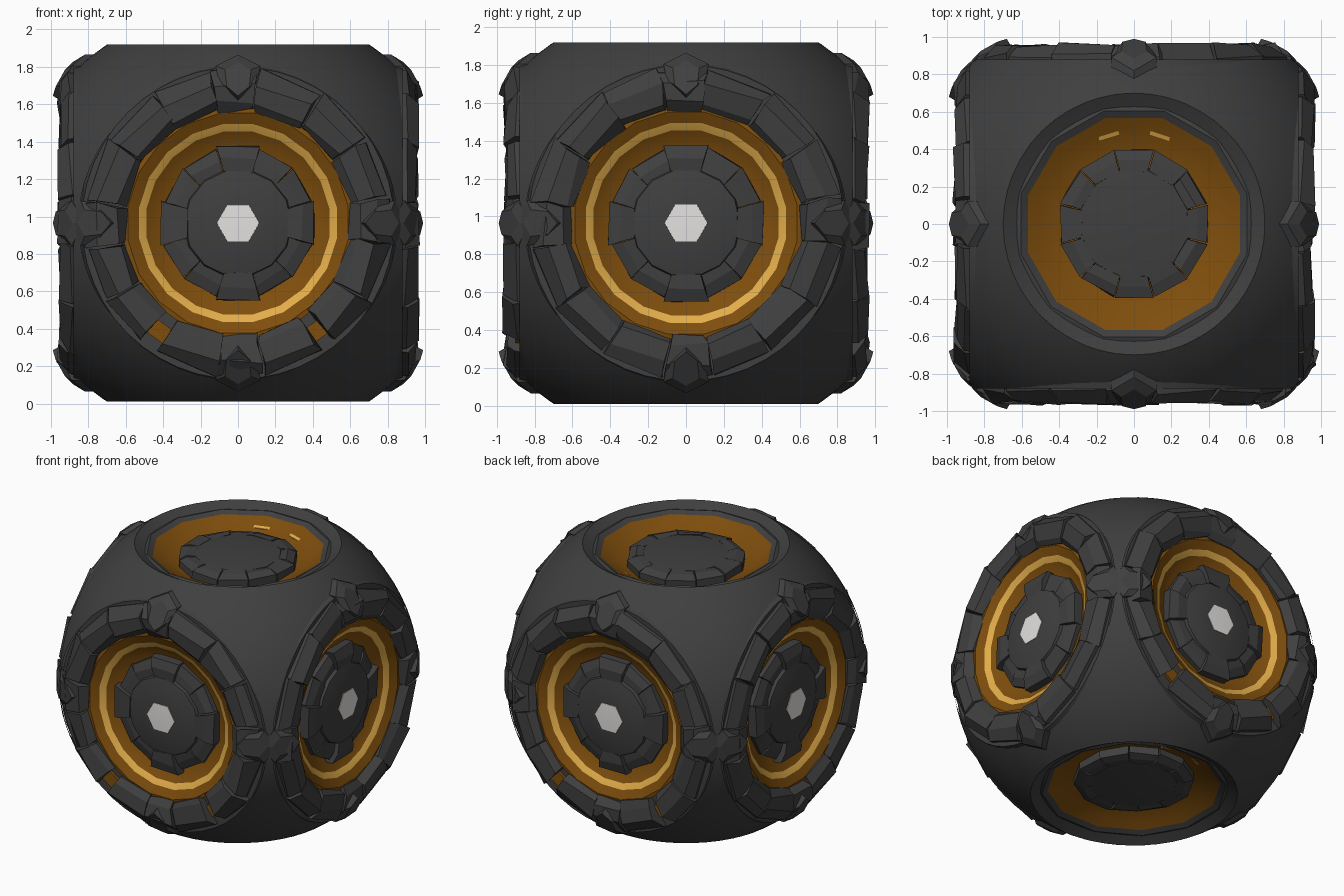
import bpy, bmesh, math, random
from mathutils import Vector

random.seed(4)
cube = bpy.data.objects.get("Cube")
if cube:
    bpy.data.objects.remove(cube, do_unlink=True)

CENTRE = Vector((0, 0, 0.965))
UP = Vector((0, 0, 1))
RADIUS, HEIGHT = 1.225, 1.164
SIDE, CAP = 0.88, 0.955


def material(name, rgb):
    m = bpy.data.materials.new(name)
    m.use_nodes = True
    m.diffuse_color = (*rgb, 1)
    bsdf = m.node_tree.nodes["Principled BSDF"]
    bsdf.inputs["Base Color"].default_value = (*rgb, 1)
    bsdf.inputs["Roughness"].default_value = 0.8
    return m


MATS = [material("charcoal", (0.05, 0.05, 0.05)),
        material("dark_amber", (0.21, 0.076, 0.004)),
        material("bright_gold", (0.76, 0.42, 0.07)),
        material("pale_grey", (0.78, 0.77, 0.75))]
DARK, AMBER, GOLD, PALE = range(4)


def finish(name, bm, smooth=False):
    mesh = bpy.data.meshes.new(name)
    bm.to_mesh(mesh)
    bm.free()
    for m in MATS:
        mesh.materials.append(m)
    ob = bpy.data.objects.new(name, mesh)
    bpy.context.collection.objects.link(ob)
    if smooth:
        bpy.ops.object.select_all(action='DESELECT')
        ob.select_set(True)
        bpy.context.view_layer.objects.active = ob
        bpy.ops.object.shade_smooth_by_angle(angle=math.radians(32))


class Face:
    """Polar coordinates on one side: radius, angle in degrees, distance out."""
    def __init__(self, name, normal):
        self.name, self.n = name, Vector(normal)
        self.flat = abs(self.n.z) > 0.5
        self.u = Vector((1, 0, 0)) if self.flat else UP.cross(self.n)
        self.v = self.n.cross(self.u)

    def at(self, r, deg, d):
        a = math.radians(deg)
        return CENTRE + self.u * r * math.cos(a) + self.v * r * math.sin(a) + self.n * d


def lathe(face, name, profile, colours, sides, turn=0.0, capped=False):
    """Revolve (radius, distance) points, outermost first; one colour per band."""
    bm = bmesh.new()
    step = 360 / sides
    rings = [[bm.verts.new(face.at(r, turn + i * step, d)) for i in range(sides)]
             for r, d in profile]
    for k, colour in enumerate(colours):
        for i in range(sides):
            j = (i + 1) % sides
            f = bm.faces.new((rings[k][i], rings[k][j], rings[k + 1][j], rings[k + 1][i]))
            f.material_index = colour
    if capped:
        bm.faces.new(rings[-1]).material_index = colours[-1]
    finish(face.name + "_" + name, bm, True)


def block(bm, face, a0, a1, profile, jitter=0.0, colour=DARK):
    """Wedge-shaped stone: a radial section swept from angle a0 to a1."""
    ends = []
    for a in (a0, a1):
        ends.append([bm.verts.new(face.at(r + random.uniform(-jitter, jitter),
                                          a + random.uniform(-jitter, jitter) * 60,
                                          d + random.uniform(-jitter, jitter)))
                     for r, d in profile])
    n = len(profile)
    faces = [bm.faces.new(ends[0]), bm.faces.new(ends[1][::-1])]
    for i in range(n):
        j = (i + 1) % n
        faces.append(bm.faces.new((ends[0][j], ends[0][i], ends[1][i], ends[1][j])))
    for f in faces:
        f.material_index = colour


def kite(bm, face, deg):
    """Pointed keystone, highest near the ring and falling to its outer tip."""
    base = [(0.90, 0, 0.82), (0.84, 0.12, 0.89), (0.75, 0.10, 0.93),
            (0.64, 0, 0.92), (0.75, -0.10, 0.93), (0.84, -0.12, 0.89)]
    crown = [(0.86, 0, 0.885), (0.82, 0.07, 0.925), (0.73, 0.06, 0.975),
             (0.68, 0, 0.99), (0.73, -0.06, 0.975), (0.82, -0.07, 0.925)]
    foot = [(r, side, 0.76) for r, side, d in base]
    rings = [[bm.verts.new(face.at(math.hypot(r, side),
                                   deg + math.degrees(math.atan2(side, r)), d))
              for r, side, d in ring] for ring in (foot, base, crown)]
    for low, high in zip(rings, rings[1:]):
        for i in range(len(low)):
            j = (i + 1) % len(low)
            bm.faces.new((low[i], low[j], high[j], high[i]))
    bm.faces.new(rings[-1])


FACES = [Face("front", (0, -1, 0)), Face("back", (0, 1, 0)),
         Face("right", (-1, 0, 0)), Face("left", (1, 0, 0)),
         Face("top", (0, 0, 1)), Face("bottom", (0, 0, -1))]

# Rounded body: a slightly squat ball sliced flat on six sides
bm = bmesh.new()
bmesh.ops.create_icosphere(bm, subdivisions=5, radius=1)
bmesh.ops.scale(bm, verts=bm.verts, vec=(RADIUS, RADIUS, HEIGHT))
for face in FACES:
    bmesh.ops.bisect_plane(bm, geom=bm.verts[:] + bm.edges[:] + bm.faces[:],
                           plane_co=face.n * (CAP if face.flat else SIDE),
                           plane_no=face.n, clear_outer=True)
bmesh.ops.translate(bm, verts=bm.verts, vec=CENTRE)
finish("body", bm, True)

OUTER = [(0.60, 0.80), (0.605, 0.91), (0.65, 0.95), (0.75, 0.957), (0.82, 0.90), (0.82, 0.78)]

for face in FACES:
    if face.flat:
        # Dished top and bottom: crest, lip, amber channel, paved ring and disc
        lathe(face, "dish", [(0.74, 0.92), (0.70, CAP), (0.63, 0.915), (0.60, 0.90)],
              [DARK] * 3, 48)
        lathe(face, "lip", [(0.66, 0.91), (0.625, 0.922), (0.585, 0.90)], [DARK] * 2, 12, 15)
        lathe(face, "channel", [(0.587, 0.902), (0.53, 0.87), (0.40, 0.81), (0.27, 0.80)],
              [AMBER] * 3, 12, 15)
        bm = bmesh.new()
        for i in range(12):
            a = 15 + i * 30
            block(bm, face, a + 0.5, a + 29.5,
                  [(0.28, 0.79), (0.29, 0.885), (0.35, 0.885), (0.405, 0.865), (0.405, 0.79)],
                  0.007)
        finish(face.name + "_inner_stones", bm)
        lathe(face, "disc", [(0.31, 0.85), (0.295, 0.885), (0.15, 0.90)], [DARK] * 2, 12, 15, True)
        # Slim bright slivers on the rear wall of the channel
        bm = bmesh.new()
        middle = 90 * face.n.z
        for a in (middle - 18, middle + 17):
            block(bm, face, a - 8, a + 8,
                  [(0.485, 0.845), (0.485, 0.854), (0.505, 0.863), (0.505, 0.854)], 0, GOLD)
        finish(face.name + "_slivers", bm)
        continue

    # Side bed and amber channel with its bright stripe
    lathe(face, "bed", [(0.86, 0.78), (0.835, SIDE), (0.60, SIDE)], [DARK] * 2, 48)
    lathe(face, "channel", [(0.62, 0.90), (0.595, 0.905), (0.535, 0.875), (0.495, 0.853),
                            (0.42, 0.80), (0.27, 0.79)],
          [AMBER, AMBER, GOLD, AMBER, AMBER], 20, 9)

    # Outer stones, with small amber gaps low on the front and back
    bm = bmesh.new()
    gaps = face.n.y != 0
    for quadrant in range(4):
        start = quadrant * 90
        spans = [(-8, 10), (10, 33), (33, 57), (57, 82)]
        if gaps and quadrant == 2:
            spans = [(-8, 10), (10, 31), (31, 51), (57, 82)]
        if gaps and quadrant == 3:
            spans = [(-8, 10), (10, 33), (39, 59), (59, 82)]
        for a0, a1 in spans:
            block(bm, face, start + a0 + 0.3, start + a1 - 0.3, OUTER, 0.016)
        kite(bm, face, start)
    if gaps:
        for a in (234, 306):
            block(bm, face, a - 4, a + 4,
                  [(0.67, 0.80), (0.67, 0.90), (0.76, 0.90), (0.76, 0.80)], 0, AMBER)
    finish(face.name + "_outer_stones", bm)

    # Inner stones: four large blocks with lower ones between
    bm = bmesh.new()
    for quadrant in range(4):
        a = quadrant * 90
        block(bm, face, a - 16, a + 16,
              [(0.27, 0.76), (0.28, 0.885), (0.36, 0.885), (0.425, 0.865), (0.425, 0.76)], 0.008)
        for a0 in (16.5, 45.5):
            block(bm, face, a + a0, a + a0 + 28.5,
                  [(0.27, 0.76), (0.28, 0.86), (0.35, 0.855), (0.41, 0.83), (0.41, 0.76)], 0.008)
    finish(face.name + "_inner_stones", bm)

    # Domed centre disc and hexagonal lens
    lathe(face, "disc", [(0.30, 0.83), (0.285, 0.88), (0.20, 0.90), (0.10, 0.907)],
          [DARK] * 3, 14, 0, True)
    lathe(face, "lens", [(0.115, 0.895), (0.113, 0.91), (0.05, 0.912)], [PALE] * 2, 6, 0, True)
